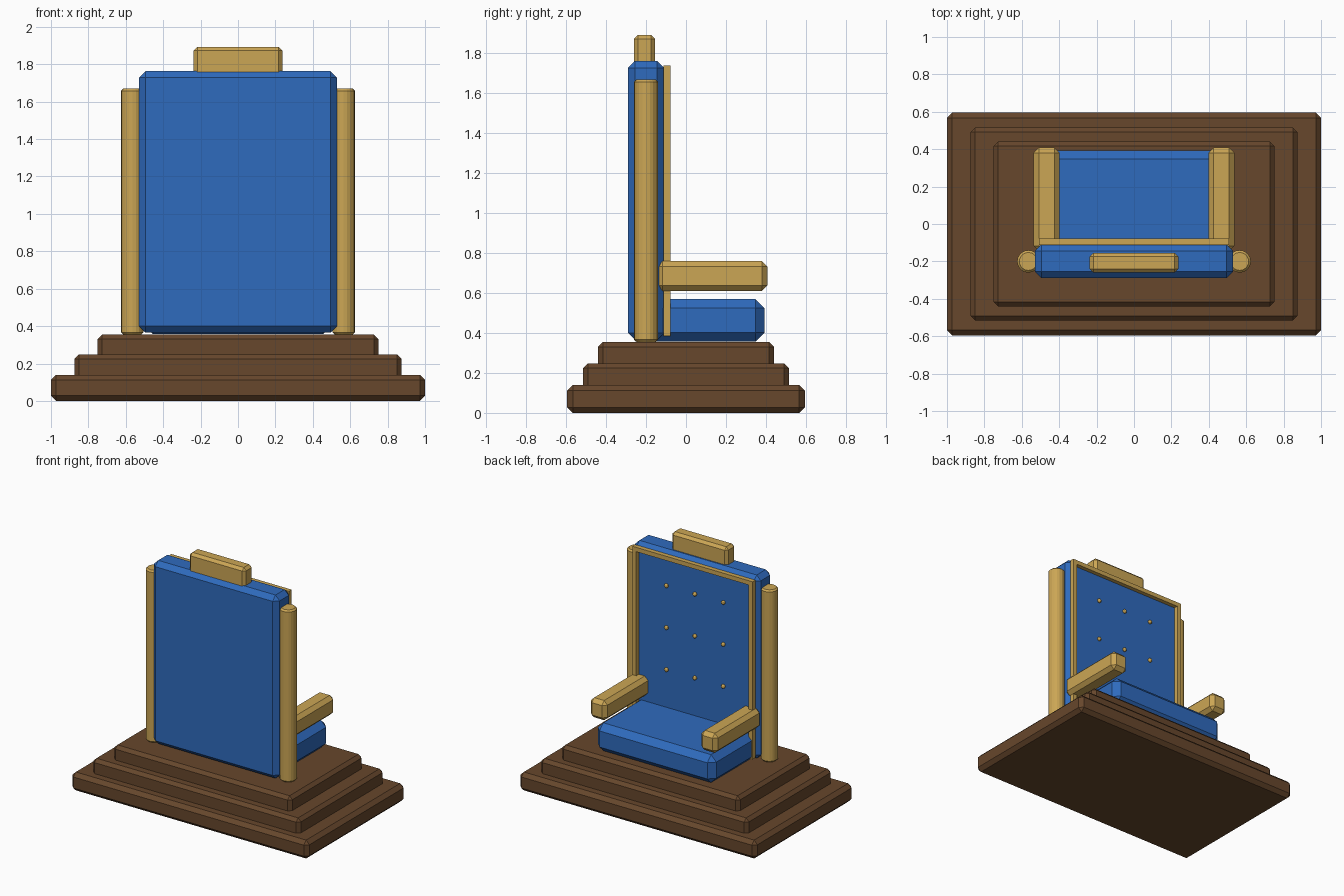
import bpy
import bmesh
from mathutils import Matrix

if "Cube" in bpy.data.objects:
    bpy.data.objects.remove(bpy.data.objects["Cube"], do_unlink=True)


def make_material(name, rgb):
    mat = bpy.data.materials.new(name)
    mat.use_nodes = True
    color = (*rgb, 1.0)
    mat.diffuse_color = color
    mat.node_tree.nodes["Principled BSDF"].inputs["Base Color"].default_value = color
    return mat


GOLD = make_material("gold", (0.60, 0.38, 0.09))
BLUE = make_material("blue upholstery", (0.028, 0.145, 0.51))
WOOD = make_material("dark wood", (0.135, 0.063, 0.025))


def finish(name, bm, mat, bevel=0.0):
    """Turn a bmesh into an object, with optional chamfered edges."""
    mesh = bpy.data.meshes.new(name)
    bm.to_mesh(mesh)
    bm.free()
    mesh.materials.append(mat)
    obj = bpy.data.objects.new(name, mesh)
    bpy.context.collection.objects.link(obj)
    if bevel:
        mod = obj.modifiers.new("chamfer", "BEVEL")
        mod.width = bevel
        mod.segments = 1
        mod.limit_method = "ANGLE"
        mod.angle_limit = 0.9
    return obj


def add_box(bm, x, y, z):
    """Add a box given its (low, high) range on each axis."""
    center = [(a + b) / 2 for a, b in (x, y, z)]
    size = [b - a for a, b in (x, y, z)]
    matrix = Matrix.Translation(center) @ Matrix.Diagonal((*size, 1))
    bmesh.ops.create_cube(bm, size=1, matrix=matrix)


def box(name, mat, x, y, z, bevel):
    bm = bmesh.new()
    add_box(bm, x, y, z)
    return finish(name, bm, mat, bevel)


# Stepped base
tiers = [("base_lower_step", 1.0, 0.595, 0.0, 0.14, 0.028),
         ("base_middle_step", 0.875, 0.515, 0.11, 0.248, 0.024),
         ("base_upper_step", 0.75, 0.44, 0.22, 0.355, 0.024)]
for name, hx, hy, low, high, bevel in tiers:
    box(name, WOOD, (-hx, hx), (-hy, hy), (low, high), bevel)

# Upholstery and crest
box("backrest", BLUE, (-0.53, 0.53), (-0.29, -0.11), (0.365, 1.763), 0.035)
box("seat_cushion", BLUE, (-0.5, 0.5), (-0.19, 0.393), (0.357, 0.57), 0.045)
box("crest", GOLD, (-0.237, 0.237), (-0.26, -0.155), (1.72, 1.893), 0.02)

# Armrests and round posts on both sides
for side, label in ((1, "left"), (-1, "right")):
    box(label + "_armrest", GOLD, sorted((side * 0.397, side * 0.537)),
        (-0.145, 0.408), (0.61, 0.76), 0.028)
    bm = bmesh.new()
    bmesh.ops.create_cone(bm, cap_ends=True, segments=20, radius1=0.06, radius2=0.06,
                          depth=1.315,
                          matrix=Matrix.Translation((side * 0.565, -0.2, 1.0125)))
    finish(label + "_post", bm, GOLD, 0.012)

# Thin rectangular trim around the backrest
bm = bmesh.new()
depth = (-0.112, -0.078)
for side in (1, -1):
    add_box(bm, sorted((side * 0.475, side * 0.508)), depth, (0.385, 1.74))
for low, high in ((0.385, 0.418), (1.707, 1.74)):
    add_box(bm, (-0.475, 0.475), depth, (low, high))
finish("backrest_trim", bm, GOLD)

# Grid of tufting buttons
bm = bmesh.new()
for x in (-0.24, 0, 0.24):
    for z in (0.86, 1.18, 1.5):
        bmesh.ops.create_uvsphere(bm, u_segments=10, v_segments=6, radius=0.016,
                                  matrix=Matrix.Translation((x, -0.106, z)))
finish("tufting_buttons", bm, GOLD)
